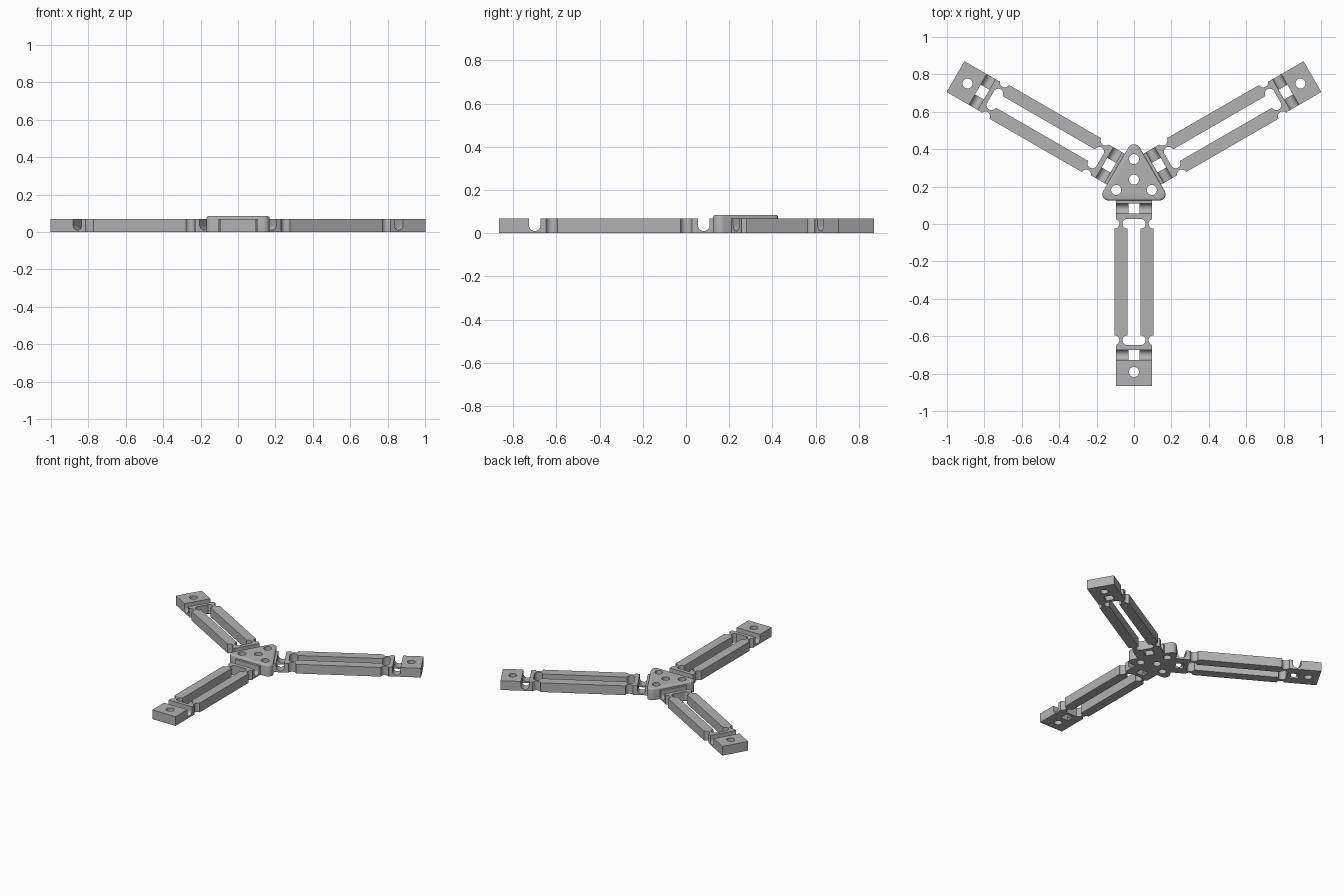
import bpy, bmesh, math
from mathutils import Matrix, Vector

if "Cube" in bpy.data.objects:
    bpy.data.objects.remove(bpy.data.objects["Cube"])

CENTER = Vector((0, 0.237, 0))   # middle of the three-armed plate
H, HUB_H, HALF = 0.068, 0.085, 0.095

grey = bpy.data.materials.new("grey plastic")
grey.diffuse_color = (0.45, 0.45, 0.45, 1)
grey.use_nodes = True
grey.node_tree.nodes["Principled BSDF"].inputs["Base Color"].default_value = grey.diffuse_color


def prism(bm, pts, offset):
    """Extrude a closed polygon of 3D points along offset."""
    face = bm.faces.new([bm.verts.new(p) for p in pts])
    ext = bmesh.ops.extrude_face_region(bm, geom=[face])
    bmesh.ops.translate(bm, vec=offset,
                        verts=[g for g in ext["geom"] if isinstance(g, bmesh.types.BMVert)])


def finish(name, bm, matrix, smooth=True):
    bmesh.ops.recalc_face_normals(bm, faces=bm.faces)
    mesh = bpy.data.meshes.new(name)
    bm.to_mesh(mesh)
    bm.free()
    mesh.materials.append(grey)
    ob = bpy.data.objects.new(name, mesh)
    bpy.context.collection.objects.link(ob)
    ob.matrix_world = matrix
    if smooth:
        bpy.ops.object.select_all(action='DESELECT')
        ob.select_set(True)
        bpy.context.view_layer.objects.active = ob
        bpy.ops.object.shade_smooth_by_angle(angle=math.radians(35))
    return ob


def cut(ob, cutter):
    cutter.hide_render = True
    cutter.hide_set(True)
    mod = ob.modifiers.new("cut", 'BOOLEAN')
    mod.operation, mod.solver, mod.object = 'DIFFERENCE', 'EXACT', cutter


def arc(cx, cy, r, a0, a1, n=10):
    return [(cx + r * math.cos(math.radians(a0 + (a1 - a0) * i / n)),
             cy + r * math.sin(math.radians(a0 + (a1 - a0) * i / n))) for i in range(n + 1)]


def drill(bm, x, y, r=0.027):
    prism(bm, [(px, py, -0.1) for px, py in arc(x, y, r, 0, 345, 23)], (0, 0, 0.3))


def box(bm, x0, x1, y0, y1):
    prism(bm, [(x0, y0, -0.1), (x1, y0, -0.1), (x1, y1, -0.1), (x0, y1, -0.1)], (0, 0, 0.3))


def slotted_block(name, d0, s0, s1, d1, matrix, hole=None):
    """Block along local x with a round-bottomed cross slot and a window through it."""
    r = (s1 - s0) / 2
    side = [(d0, 0), (d1, 0), (d1, H), (s1, H)]
    side += arc((s0 + s1) / 2, 0.01 + r, r, 0, -180, 14) + [(s0, H), (d0, H)]
    bm = bmesh.new()
    prism(bm, [(d, -HALF, z) for d, z in side], (0, 2 * HALF, 0))
    ob = finish(name, bm, matrix)
    bm = bmesh.new()
    box(bm, s0, s1, -0.03, 0.03)
    if hole:
        drill(bm, hole, 0)
    cut(ob, finish(name + "_cutter", bm, matrix, False))


def beam(name, side, matrix):
    """Stiff bar with thin round-notched hinges at both ends."""
    a, b, c, d = 0.210, 0.262, 0.832, 0.885
    w, mid = 0.034, side * 0.070
    r = 0.0262
    edge = [(a, w - 0.006)] + arc((a + b) / 2, w, r, 195, 360)
    edge += arc((c + d) / 2, w, r, 180, 345) + [(d, w - 0.006)]
    pts = edge + [(x, -y) for x, y in reversed(edge)]
    bm = bmesh.new()
    prism(bm, [(x, y + mid, 0) for x, y in pts], (0, 0, H))
    finish(name, bm, matrix)


# Three identical arms
for i, ang in enumerate((-90, 30, 150), 1):
    m = Matrix.Translation(CENTER) @ Matrix.Rotation(math.radians(ang), 4, 'Z')
    slotted_block(f"hub_joint_{i}", 0.10, 0.128, 0.182, 0.210, m)
    slotted_block(f"foot_{i}", 0.885, 0.910, 0.964, 1.102, m, hole=1.028)
    beam(f"left_beam_{i}", 1, m)
    beam(f"right_beam_{i}", -1, m)

# Rounded triangular hub with a softened top rim
outline = []
for ang in (90, 210, 330):
    t = math.radians(ang)
    outline += arc(0.155 * math.cos(t), 0.155 * math.sin(t), 0.0345, ang - 60, ang + 60, 12)
bm = bmesh.new()
prism(bm, [(x, y, 0) for x, y in outline], (0, 0, HUB_H))
rim = [e for e in bm.edges if all(v.co.z > HUB_H - 0.001 for v in e.verts)]
bmesh.ops.bevel(bm, geom=rim, offset=0.012, segments=4, profile=0.5, affect='EDGES')
hub_matrix = Matrix.Translation(CENTER)
hub = finish("hub", bm, hub_matrix)

# Centre hole and three corner holes
bm = bmesh.new()
drill(bm, 0, 0)
for ang in (90, 210, 330):
    t = math.radians(ang)
    drill(bm, 0.11 * math.cos(t), 0.11 * math.sin(t))
cut(hub, finish("hub_cutter", bm, hub_matrix, False))
